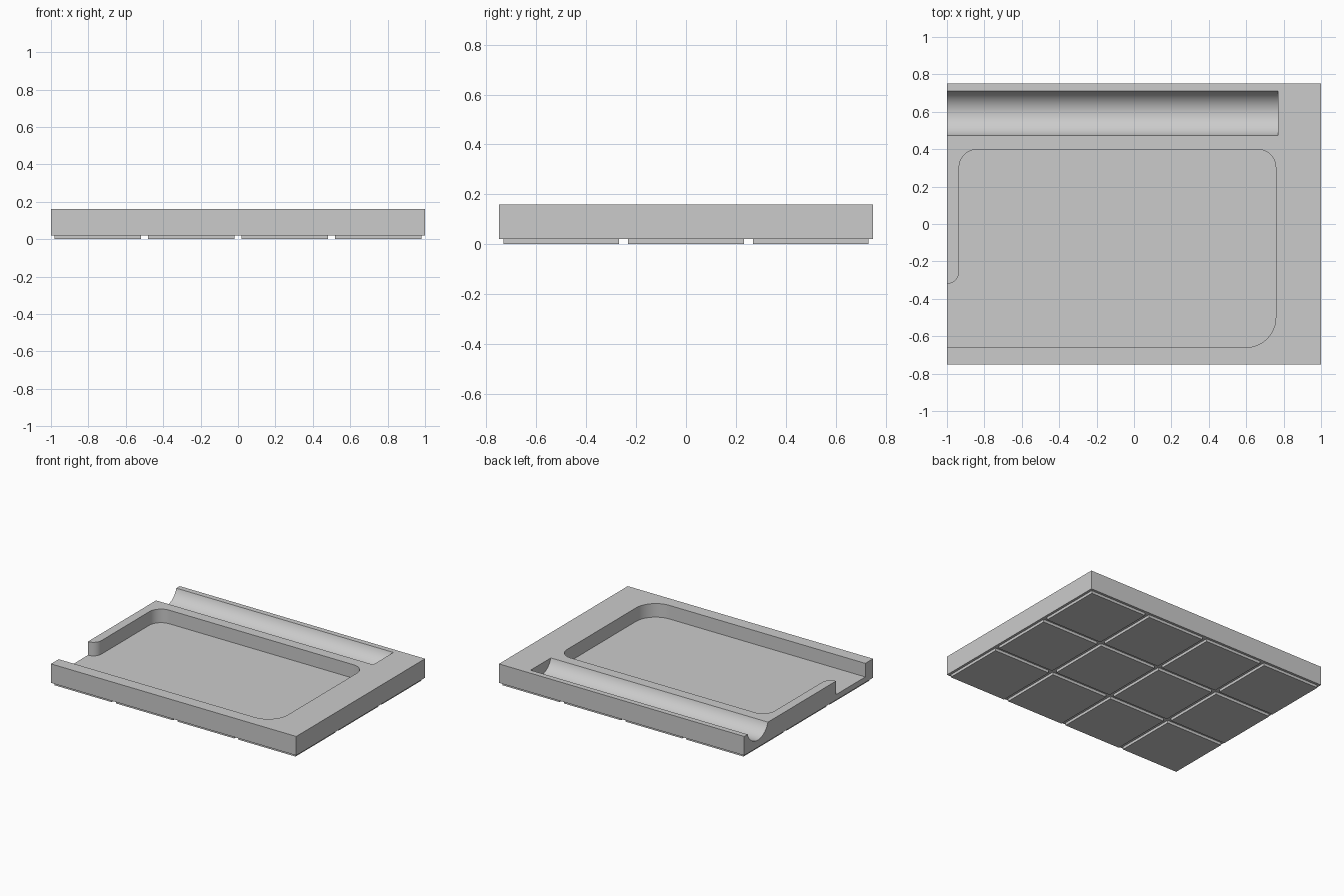
import bpy
import bmesh
from math import sin, cos, asin, pi, radians
from mathutils import Vector

if "Cube" in bpy.data.objects:
    bpy.data.objects.remove(bpy.data.objects["Cube"], do_unlink=True)

TOP, BASE, FLOOR = 0.16, 0.02, 0.06

gray = bpy.data.materials.new("plain gray")
gray.use_nodes = True
gray.diffuse_color = (0.6, 0.6, 0.6, 1)
gray.node_tree.nodes["Principled BSDF"].inputs["Base Color"].default_value = (0.6, 0.6, 0.6, 1)


def extrude(name, points, offset):
    """Solid made by sweeping a flat outline along an offset."""
    bm = bmesh.new()
    face = bm.faces.new([bm.verts.new(p) for p in points])
    swept = bmesh.ops.extrude_face_region(bm, geom=[face])["geom"]
    verts = [v for v in swept if isinstance(v, bmesh.types.BMVert)]
    bmesh.ops.translate(bm, vec=Vector(offset), verts=verts)
    bmesh.ops.recalc_face_normals(bm, faces=bm.faces)
    mesh = bpy.data.meshes.new(name)
    bm.to_mesh(mesh)
    bm.free()
    mesh.materials.append(gray)
    obj = bpy.data.objects.new(name, mesh)
    bpy.context.collection.objects.link(obj)
    return obj


def box(name, x0, x1, y0, y1, z0, z1):
    outline = [(x0, y0, z0), (x1, y0, z0), (x1, y1, z0), (x0, y1, z0)]
    return extrude(name, outline, (0, 0, z1 - z0))


def rounded(corners, z, steps=12):
    """Outline with each (x, y, radius) right-angle corner rounded off."""
    points = []
    for i, (x, y, r) in enumerate(corners):
        p = Vector((x, y))
        if r == 0:
            points.append((x, y, z))
            continue
        a = (Vector(corners[i - 1][:2]) - p).normalized()
        b = (Vector(corners[(i + 1) % len(corners)][:2]) - p).normalized()
        for k in range(steps + 1):
            t = k / steps * pi / 2
            q = p + a * r * (1 - sin(t)) + b * r * (1 - cos(t))
            points.append((q.x, q.y, z))
    return points


# Tray body
tray = box("tray_body", -1, 1, -0.75, 0.75, BASE, TOP)

# Pocket, open through the lower part of the -x side
pocket = extrude("pocket_cutter", rounded([
    (-1.1, -0.66, 0), (0.758, -0.66, 0.16), (0.758, 0.398, 0.095),
    (-0.935, 0.398, 0.095), (-0.935, -0.32, 0.065), (-1.1, -0.32, 0)], FLOOR), (0, 0, 0.2))

# Pen groove, a circular trough open at the -x end
half, depth, mid = 0.118, 0.087, 0.592
radius = (half ** 2 + depth ** 2) / (2 * depth)
swing = asin(half / radius)
arc = []
for k in range(33):
    t = swing * (k / 16 - 1)
    arc.append((-1.1, mid + radius * sin(t), TOP - depth + radius * (1 - cos(t))))
arc += [(-1.1, mid + half, 0.3), (-1.1, mid - half, 0.3)]
groove = extrude("groove_cutter", arc, (1.87, 0, 0))

for cutter in (pocket, groove):
    cutter.hide_render = True
    cut = tray.modifiers.new(cutter.name, "BOOLEAN")
    cut.operation, cut.solver, cut.object = "DIFFERENCE", "EXACT", cutter
    bpy.ops.object.select_all(action="DESELECT")
    bpy.context.view_layer.objects.active = tray
    tray.select_set(True)
    bpy.ops.object.modifier_apply(modifier=cut.name)
    bpy.data.objects.remove(cutter, do_unlink=True)
bpy.ops.object.shade_smooth_by_angle(angle=radians(30))

# Grid of square feet underneath
for col in range(4):
    for row in range(3):
        x, y = -0.75 + 0.5 * col, -0.5 + 0.5 * row
        box(f"foot_{row + 1}_{col + 1}", x - 0.232, x + 0.232, y - 0.232, y + 0.232, 0, BASE)
